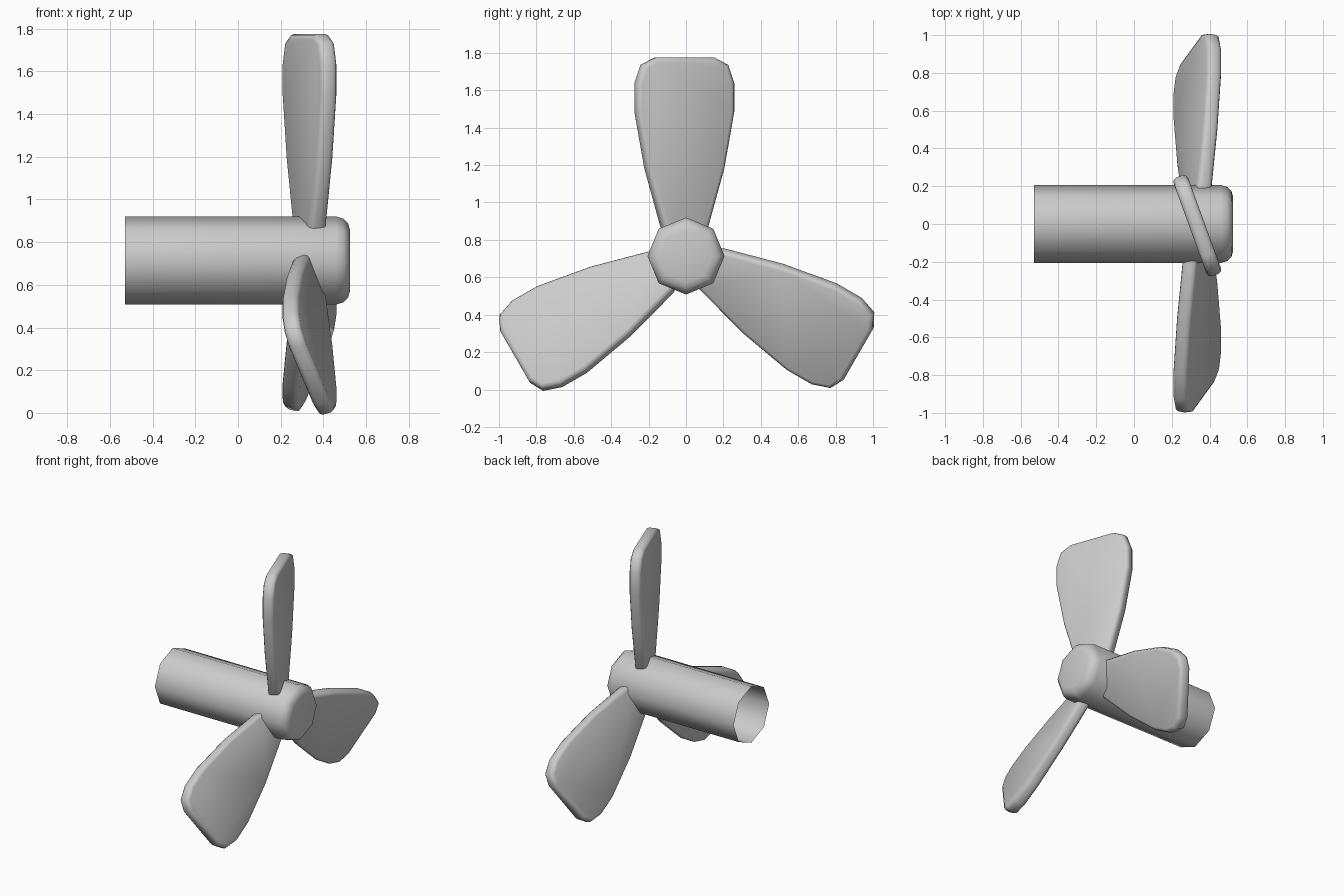
import bpy, bmesh
from math import pi, cos, sin, radians
from mathutils import Matrix, Vector

if "Cube" in bpy.data.objects:
    bpy.data.objects.remove(bpy.data.objects["Cube"])

CZ = 0.714            # height of the shaft axis
PITCH = radians(20)   # blade pitch
THICK = 0.082


def finish(bm, name, angle):
    bmesh.ops.recalc_face_normals(bm, faces=bm.faces)
    me = bpy.data.meshes.new(name)
    bm.to_mesh(me)
    bm.free()
    ob = bpy.data.objects.new(name, me)
    bpy.context.collection.objects.link(ob)
    bpy.ops.object.select_all(action='DESELECT')
    ob.select_set(True)
    bpy.context.view_layer.objects.active = ob
    bpy.ops.object.shade_smooth_by_angle(angle=radians(angle))
    return ob


# Eight-sided hub: open at the back, rounded nose with a flat cap
bm = bmesh.new()
profile = [(-0.53, 0.206), (0.46, 0.206), (0.495, 0.196), (0.516, 0.174), (0.525, 0.142)]
rings = [[bm.verts.new((x, r * cos(i * pi / 4), CZ + r * sin(i * pi / 4))) for i in range(8)]
         for x, r in profile]
for a, b in zip(rings, rings[1:]):
    for i in range(8):
        j = (i + 1) % 8
        bm.faces.new((a[i], a[j], b[j], b[i]))
bm.faces.new(rings[-1])
# keep the outside facing out although the back is open
hub = finish(bm, "hub", 50)

# Blade outline: half width against distance from the axis
outline = [(0.085, 0.09), (0.130, 0.155), (0.222, 0.47), (0.278, 0.77),
           (0.278, 0.925), (0.243, 1.022), (0.165, 1.061)]
loop = outline + [(-u, r) for u, r in reversed(outline)]

# Three pitched blades around the hub
for k, name in enumerate(("blade_top", "blade_left", "blade_right")):
    bm = bmesh.new()
    face = bm.faces.new([bm.verts.new((-THICK / 2, u, r)) for u, r in loop])
    ext = bmesh.ops.extrude_face_region(bm, geom=[face])
    bmesh.ops.translate(bm, vec=Vector((THICK, 0, 0)),
                        verts=[v for v in ext["geom"] if isinstance(v, bmesh.types.BMVert)])
    # rounded rim
    rim = [e for e in bm.edges if abs(e.verts[0].co.x - e.verts[1].co.x) < 1e-5]
    bmesh.ops.bevel(bm, geom=rim, offset=0.024, segments=2, profile=0.5, affect='EDGES')
    bm.transform(Matrix.Translation((0, 0, CZ)) @ Matrix.Rotation(k * 2 * pi / 3, 4, 'X')
                 @ Matrix.Translation((0.335, -0.009, 0)) @ Matrix.Rotation(PITCH, 4, 'Z'))
    finish(bm, name, 50)
